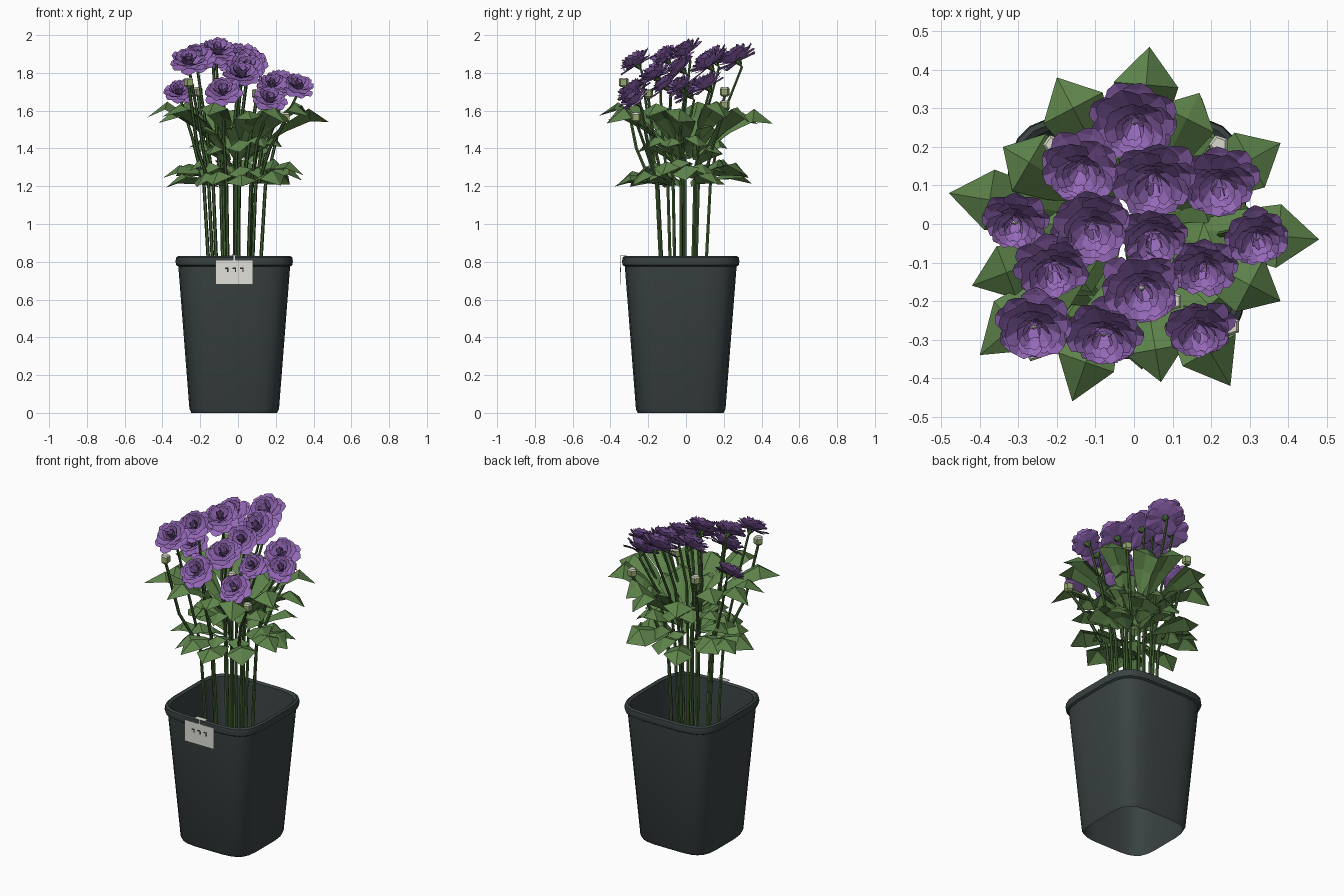
import bpy, bmesh, random
from math import sin, cos, pi, radians, copysign
from mathutils import Vector, Matrix

random.seed(4)
cube = bpy.data.objects.get("Cube")
if cube:
    bpy.data.objects.remove(cube)


def material(name, rgb):
    m = bpy.data.materials.new(name)
    m.use_nodes = True
    m.diffuse_color = (*rgb, 1)
    m.node_tree.nodes["Principled BSDF"].inputs["Base Color"].default_value = (*rgb, 1)
    return m


PURPLE = material("petal purple", (0.30, 0.14, 0.48))
LEAF = material("leaf green", (0.112, 0.23, 0.07))
STEM = material("stem green", (0.06, 0.13, 0.035))
POT = material("charcoal plastic", (0.042, 0.054, 0.054))
BUD = material("bud green", (0.30, 0.39, 0.16))
PALE = material("pale tip", (0.70, 0.70, 0.60))
PAPER = material("tag paper", (0.75, 0.745, 0.69))
INK = material("dark mark", (0.02, 0.02, 0.02))


def finish(bm, name, mats, smooth=None):
    mesh = bpy.data.meshes.new(name)
    bm.to_mesh(mesh)
    bm.free()
    for m in mats:
        mesh.materials.append(m)
    ob = bpy.data.objects.new(name, mesh)
    bpy.context.collection.objects.link(ob)
    if smooth:
        bpy.ops.object.select_all(action='DESELECT')
        ob.select_set(True)
        bpy.context.view_layer.objects.active = ob
        bpy.ops.object.shade_smooth_by_angle(angle=radians(smooth))


def loft(bm, rings, capped=True):
    loops = [[bm.verts.new(p) for p in ring] for ring in rings]
    n = len(loops[0])
    for a, b in zip(loops, loops[1:]):
        for i in range(n):
            j = (i + 1) % n
            bm.faces.new((a[i], a[j], b[j], b[i]))
    if capped:
        bm.faces.new(loops[0][::-1])
        bm.faces.new(loops[-1])


def box(bm, centre, size, index=0):
    mat = Matrix.Translation(centre) @ Matrix.Diagonal((*size, 1))
    made = bmesh.ops.create_cube(bm, size=1, matrix=mat)["verts"]
    for f in {f for v in made for f in v.link_faces}:
        f.material_index = index


# Pot: open sleeve of rounded square sections with bulging sides and a rolled rim
POT_CENTRE = Vector((-0.02, -0.028, 0))


def section(half, z, n=24, power=0.44):
    ring = []
    for i in range(n):
        a = 2 * pi * (i + 0.5) / n
        c, s = cos(a), sin(a)
        ring.append(POT_CENTRE + Vector((half * copysign(abs(c) ** power, c),
                                         half * copysign(abs(s) ** power, s), z)))
    return ring


bm = bmesh.new()
profile = [(0.228, 0.0), (0.238, 0.02), (0.297, 0.775), (0.308, 0.782), (0.312, 0.80),
           (0.309, 0.823), (0.298, 0.83), (0.285, 0.82), (0.281, 0.78), (0.227, 0.02),
           (0.228, 0.0)]
loft(bm, [section(h, z) for h, z in profile], capped=False)
finish(bm, "pot", [POT], 32)

# Hanging tag with a tie over the rim and three plain marks
bm = bmesh.new()
box(bm, (-0.02, -0.346, 0.745), (0.2, 0.002, 0.13))
box(bm, (-0.02, -0.345, 0.82), (0.012, 0.004, 0.03))
box(bm, (-0.02, -0.33, 0.833), (0.07, 0.03, 0.003))
for x in (-0.06, -0.02, 0.02):
    box(bm, (x, -0.348, 0.766), (0.02, 0.003, 0.006), 1)
    box(bm, (x + 0.006, -0.348, 0.756), (0.006, 0.003, 0.018), 1)
finish(bm, "tag", [PAPER, INK])


# Stems: tapered tubes rising upright, then leaning out to the head
def tube(bm, path):
    rings = []
    for i, p in enumerate(path):
        r = 0.0102 - 0.0007 * i
        rings.append([p + Vector((r * cos(a), r * sin(a), 0))
                      for a in (2 * pi * k / 6 for k in range(6))])
    loft(bm, rings)


def stem_point(x, y, spread, z):
    return Vector((x * spread - 0.02, y * spread - 0.015, z))


# Flowers: layered cupped petals around a small pale heart
def petal(bm, frame, angle, start, length, pitch, width):
    rows = []
    for t, w in ((0, 0.3), (0.4, 0.85), (0.8, 1), (1, 0.55)):
        row = []
        for side in (-1, 0, 1):
            reach = start + length * cos(pitch) * (t + (0.05 * t if side == 0 else 0))
            lift = length * sin(pitch) * t ** 1.2 + abs(side) * 0.008 * t
            p = Matrix.Rotation(angle, 3, 'Z') @ Vector((reach, side * w * width / 2, lift))
            row.append(bm.verts.new(frame @ p))
        rows.append(row)
    for a, b in zip(rows, rows[1:]):
        for i in range(2):
            bm.faces.new((a[i], b[i], b[i + 1], a[i + 1]))


LAYERS = [(8, 0.004, 0.097, 2, 0.080), (8, 0.004, 0.095, 21, 0.076),
          (7, 0.003, 0.085, 37, 0.066), (6, 0.003, 0.074, 53, 0.052), (5, 0.002, 0.060, 72, 0.036)]


def flower(name, size, frame):
    bm = bmesh.new()
    for k, (count, start, length, pitch, width) in enumerate(LAYERS):
        for i in range(count):
            petal(bm, frame, 2 * pi * (i + 0.5 * (k % 2)) / count + random.uniform(-0.12, 0.12),
                  start * size, length * size * random.uniform(0.92, 1.06),
                  radians(pitch + random.uniform(-9, 9)), width * size)
    first = len(bm.faces)
    bmesh.ops.create_icosphere(bm, subdivisions=1, radius=0.009,
                               matrix=frame @ Matrix.Translation((0, 0, 0.02)))
    bm.faces.ensure_lookup_table()
    for f in bm.faces[first:]:
        f.material_index = 1
    # Green calyx cone below the petals
    first = len(bm.faces)
    bmesh.ops.create_cone(bm, cap_ends=True, segments=6, radius1=0.008, radius2=0.022, depth=0.026,
                          matrix=frame @ Matrix.Translation((0, 0, -0.014)))
    bm.faces.ensure_lookup_table()
    for f in bm.faces[first:]:
        f.material_index = 2
    finish(bm, name, [PURPLE, PALE, STEM])


FLOWERS = [(0, 0.26, 1.89, 1.1), (-0.14, 0.14, 1.89, 1), (0.05, 0.11, 1.86, 1.08),
           (0.22, 0.10, 1.75, 1), (-0.31, 0, 1.71, 0.84), (-0.11, -0.01, 1.925, 1.03),
           (0.05, -0.04, 1.84, 0.92), (0.32, -0.04, 1.74, 0.84), (-0.21, -0.12, 1.89, 0.95),
           (0.18, -0.12, 1.75, 0.82), (0.02, -0.17, 1.80, 1), (-0.26, -0.27, 1.87, 0.97),
           (-0.08, -0.29, 1.71, 0.98), (0.17, -0.28, 1.67, 0.88)]
stems = bmesh.new()
for i, (x, y, z, size) in enumerate(FLOWERS):
    tilt = Matrix.Rotation(radians(36 + random.uniform(-8, 8)), 4, 'X')
    tilt = Matrix.Rotation(random.uniform(-0.3, 0.3), 4, 'Z') @ tilt
    axis = tilt.to_3x3() @ Vector((0, 0, 1))
    head = Vector((x, y, z)) - axis * 0.03
    flower(f"flower_{i + 1}", size, Matrix.Translation(head) @ tilt)
    low = [stem_point(head.x, head.y, k, h)
           for k, h in ((0.4, 0.32), (0.45, 0.83), (0.52, 1.2), (0.72, 1.2 + (z - 1.2) * 0.5))]
    tube(stems, low + [head - axis * 0.04, head])

# Buds: small blocky pods with pale tops, on side shoots
buds = bmesh.new()
for x, y, z in ((-0.26, -0.33, 1.75), (0.25, -0.265, 1.565), (-0.21, 0.205, 1.70),
                (0.22, 0.205, 1.63), (0.1, -0.2, 1.69)):
    rings = [[Vector((x + r * cos(a), y + r * sin(a), z + h))
              for a in (2 * pi * (k + 0.5) / 5 for k in range(5))]
             for r, h in ((0.016, -0.026), (0.027, -0.016), (0.027, 0.016), (0.02, 0.024))]
    loft(buds, rings)
    tube(stems, [stem_point(x, y, 0.52, 1.22), stem_point(x, y, 0.75, 1.4),
                 Vector((x, y, z - 0.02))])
buds.normal_update()
for f in buds.faces:
    f.material_index = int(f.normal.z > 0.5)
finish(buds, "buds", [BUD, PALE])
finish(stems, "stems", [STEM], 40)


# Leaves: kite blades, ridged along the midrib, arching to a drooping tip
def leaf(bm, base, tip, rise, width):
    base, tip = Vector(base), Vector(tip)
    side = (tip - base).cross(Vector((0, 0, 1))).normalized()
    # Roll each blade a little so the foliage looks irregular
    side = (side + Vector((0, 0, random.uniform(-0.4, 0.4)))).normalized()
    mid = [base] + [base.lerp(tip, t) + Vector((0, 0, rise * h))
                    for t, h in ((0.35, 0.65), (0.7, 1))] + [tip]
    spine = [bm.verts.new(p) for p in mid]
    for s in (-1, 1):
        edge = [bm.verts.new(mid[k] + side * s * w * width - Vector((0, 0, drop * width)))
                for k, w, drop in ((0, 0.06, 0), (1, 0.34, 0.12), (2, 0.5, 0.22))]
        faces = [(spine[0], spine[1], edge[1], edge[0]),
                 (spine[1], spine[2], edge[2], edge[1]), (spine[2], spine[3], edge[2])]
        for f in faces:
            bm.faces.new(f if s < 0 else f[::-1])


def ring_of_leaves(name, tips, inner, base_z, tip_z, rise, width):
    bm = bmesh.new()
    for x, y in tips:
        d = Vector((x, y)).normalized() * inner
        wobble = random.uniform(-0.035, 0.035)
        leaf(bm, (d.x, d.y, base_z + wobble), (x, y, tip_z + wobble),
             rise * random.uniform(0.8, 1.2), width * random.uniform(0.9, 1.15))
    finish(bm, name, [LEAF])


def circle_tips(count, radius, turn):
    out = []
    for i in range(count):
        a = 2 * pi * i / count + turn + random.uniform(-0.15, 0.15)
        r = radius * random.uniform(0.88, 1.06)
        out.append((r * cos(a) - 0.015, r * sin(a) - 0.01))
    return out


UPPER = [(0.04, 0.46), (-0.2, 0.38), (0.17, 0.34), (0.38, 0.21), (0.48, -0.04), (0.38, -0.2),
         (0.25, -0.42), (0.07, -0.41), (-0.16, -0.46), (-0.4, -0.34), (-0.42, -0.16),
         (-0.48, 0.08), (-0.34, 0.2)]
ring_of_leaves("upper_leaves", UPPER, 0.13, 1.42, 1.54, 0.10, 0.155)
ring_of_leaves("upper_inner_leaves", circle_tips(8, 0.25, 0.7), 0.07, 1.36, 1.53, 0.05, 0.13)
ring_of_leaves("middle_leaves", circle_tips(10, 0.25, 0.3), 0.06, 1.32, 1.38, 0.07, 0.14)
ring_of_leaves("lower_leaves", circle_tips(13, 0.38, 0.1), 0.11, 1.23, 1.225, 0.07, 0.16)
ring_of_leaves("lower_inner_leaves", circle_tips(9, 0.27, 0.5), 0.07, 1.23, 1.25, 0.07, 0.14)
